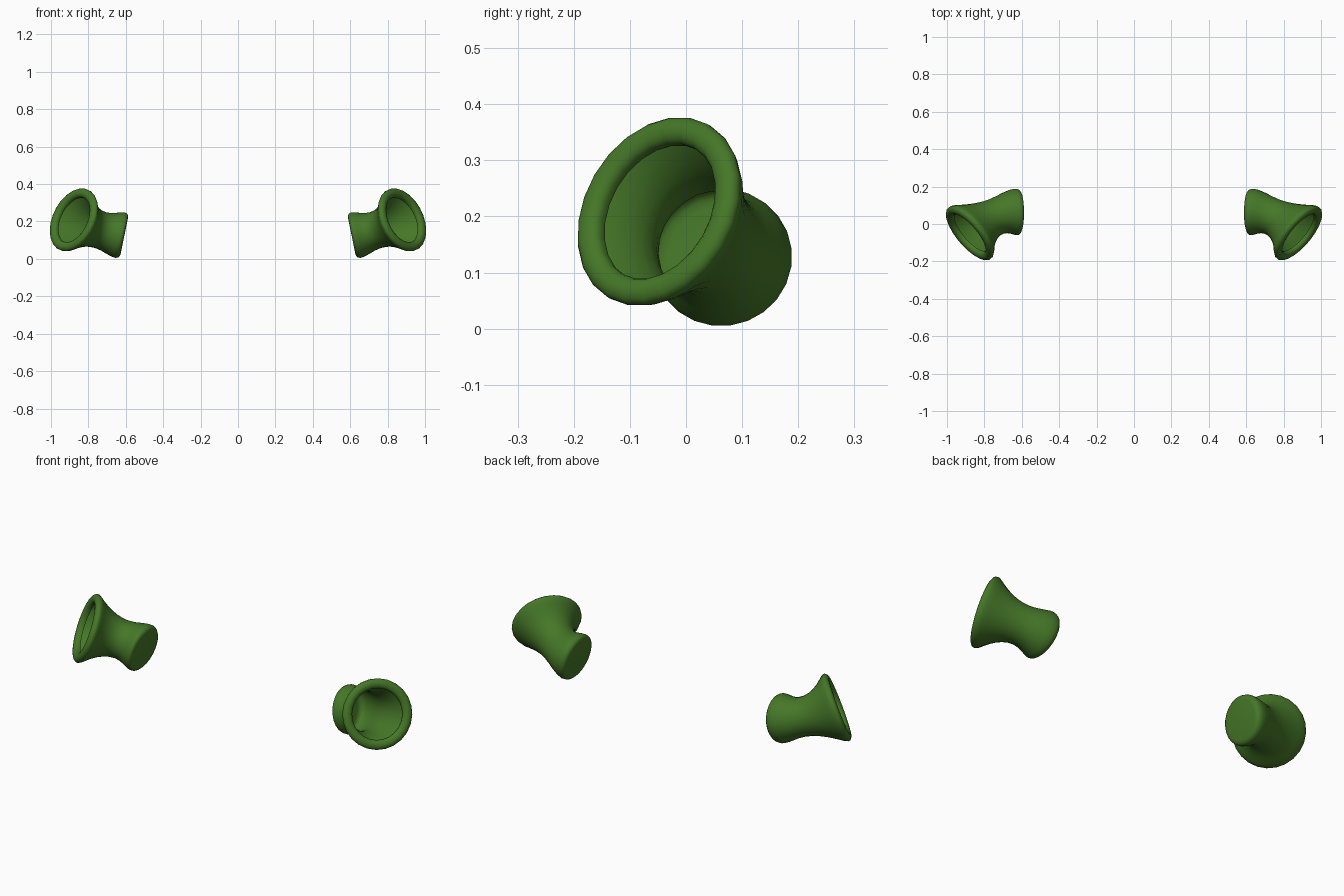
import bpy, bmesh
from math import cos, sin, tau
from mathutils import Vector

cube = bpy.data.objects.get("Cube")
if cube:
    bpy.data.objects.remove(cube)

green = bpy.data.materials.new("leaf_green")
green.use_nodes = True
green.diffuse_color = (0.06, 0.185, 0.021, 1)
green.node_tree.nodes["Principled BSDF"].inputs["Base Color"].default_value = green.diffuse_color

SIDES = 24

# Bent centre line of the trumpet, from the flat base to the open rim
base_dir = Vector((0.98, 0, 0.2)).normalized()
rim_dir = Vector((0.717, -0.60, 0.35)).normalized()
start = Vector((0.608, 0.065, 0.122))
end = Vector((0.874, -0.045, 0.207))
handle_a = start + base_dir * 0.11
handle_b = end - rim_dir * 0.1


def path(t):
    u = 1 - t
    p = start * u**3 + handle_a * (3 * u * u * t) + handle_b * (3 * u * t * t) + end * t**3
    d = (handle_a - start) * (u * u) + (handle_b - handle_a) * (2 * u * t) + (end - handle_b) * (t * t)
    return p, d.normalized()


# (position along path, radius) for the outer wall
wall = [(0, 0.098), (0.008, 0.112), (0.03, 0.121), (0.07, 0.125), (0.13, 0.122),
        (0.22, 0.113), (0.32, 0.104), (0.42, 0.100), (0.52, 0.102), (0.62, 0.110),
        (0.72, 0.123), (0.81, 0.139), (0.89, 0.156), (0.95, 0.170)]
# (offset beyond path end, radius) for the rolled lip
lip = [(0, 0.178), (0.010, 0.178), (0.018, 0.172), (0.023, 0.162), (0.024, 0.152),
       (0.021, 0.141), (0.015, 0.133), (0.006, 0.129), (-0.006, 0.130)]


def build_ear(name, side):
    bm = bmesh.new()
    stations = [(*path(t), r) for t, r in wall]
    stations += [(end + rim_dir * s, rim_dir, r) for s, r in lip]
    rings = []
    for centre, axis, r in stations:
        across = Vector((0, 0, 1)).cross(axis).normalized()
        up = axis.cross(across)
        ring = []
        for i in range(SIDES):
            a = tau * (i + 0.5) / SIDES
            p = centre + across * (r * cos(a)) + up * (r * sin(a))
            ring.append(bm.verts.new((p.x * side, p.y, p.z)))
        rings.append(ring)
    for a, b in zip(rings, rings[1:]):
        for i in range(SIDES):
            j = (i + 1) % SIDES
            bm.faces.new((a[i], a[j], b[j], b[i]))
    # Flat closed base
    bm.faces.new(rings[0][::-1])
    if side < 0:
        bmesh.ops.reverse_faces(bm, faces=bm.faces[:])
    for f in bm.faces:
        f.smooth = True
    mesh = bpy.data.meshes.new(name)
    bm.to_mesh(mesh)
    bm.free()
    mesh.materials.append(green)
    bpy.context.collection.objects.link(bpy.data.objects.new(name, mesh))


build_ear("left_ear", 1)
build_ear("right_ear", -1)
